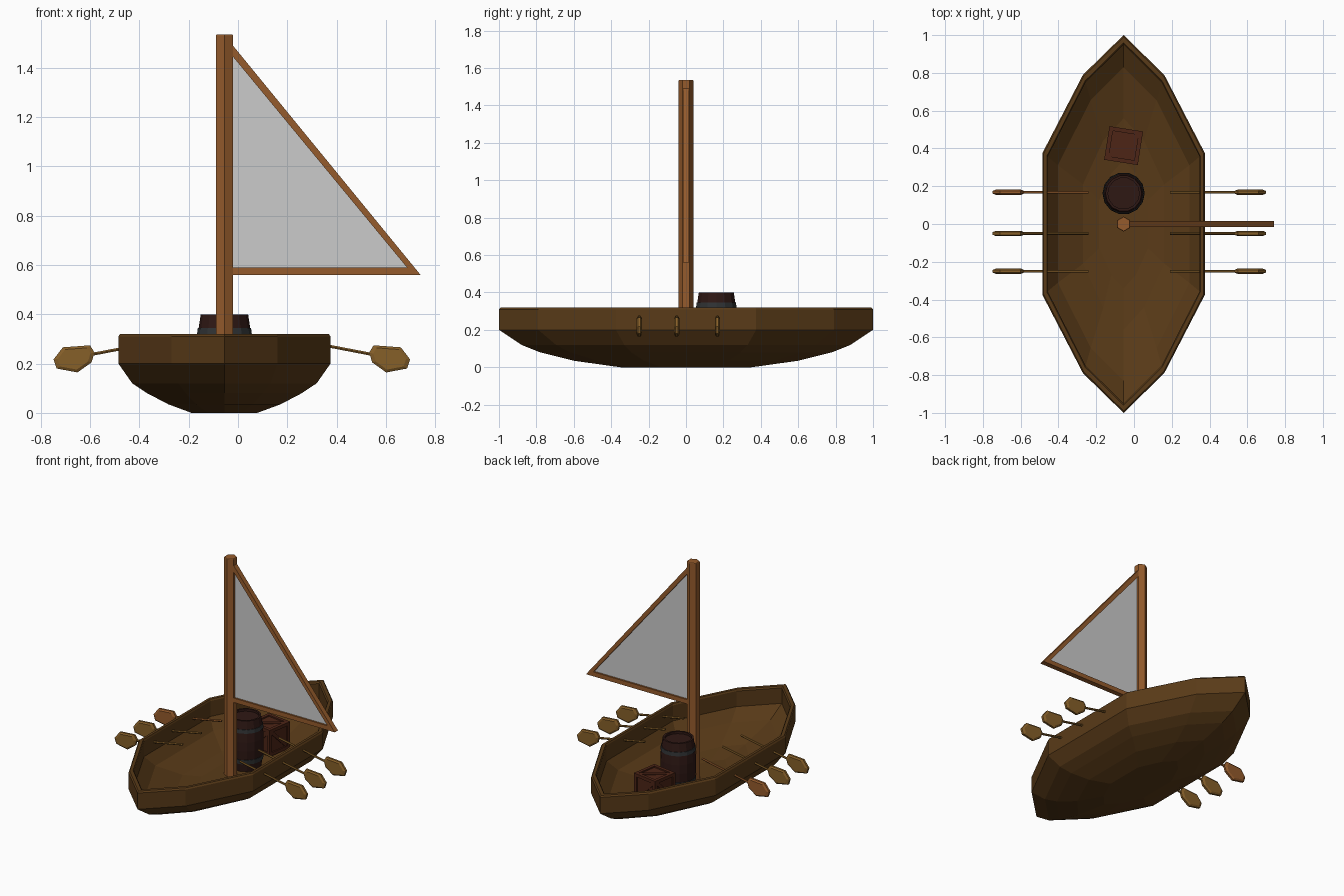
import bpy, bmesh
from math import sin, cos, pi, radians
from mathutils import Vector, Matrix

if "Cube" in bpy.data.objects:
    bpy.data.objects.remove(bpy.data.objects["Cube"])

CX = -0.055  # hull and mast centre line


def material(name, rgb):
    m = bpy.data.materials.new(name)
    m.diffuse_color = (*rgb, 1)
    m.use_nodes = True
    m.node_tree.nodes["Principled BSDF"].inputs["Base Color"].default_value = m.diffuse_color
    return m


HULL = material("hull_wood", (0.10, 0.043, 0.009))
MAST = material("mast_wood", (0.30, 0.105, 0.025))
OAR = material("oar_wood", (0.24, 0.115, 0.022))
BARREL = material("barrel_wood", (0.028, 0.009, 0.007))
BAND = material("band_iron", (0.03, 0.033, 0.035))
CRATE = material("crate_wood", (0.075, 0.018, 0.008))


def finish(bm, name, mat=None):
    bmesh.ops.recalc_face_normals(bm, faces=bm.faces)
    me = bpy.data.meshes.new(name)
    bm.to_mesh(me)
    bm.free()
    ob = bpy.data.objects.new(name, me)
    bpy.context.collection.objects.link(ob)
    if mat:
        me.materials.append(mat)
    return ob


def loft(name, rings, mat, caps=True):
    """Skin a list of equal-length vertex rings."""
    bm = bmesh.new()
    vs = [[bm.verts.new(p) for p in r] for r in rings]
    n = len(rings[0])
    pairs = list(zip(vs, vs[1:])) + ([] if caps else [(vs[-1], vs[0])])
    for a, b in pairs:
        for i in range(n):
            j = (i + 1) % n
            bm.faces.new((a[i], a[j], b[j], b[i]))
    if caps:
        bm.faces.new(vs[0][::-1])
        bm.faces.new(vs[-1])
    return finish(bm, name, mat)


def circle(x, y, z, r, n, phase=0.0):
    return [(x + r * cos(phase + 2 * pi * i / n), y + r * sin(phase + 2 * pi * i / n), z)
            for i in range(n)]


def slab(name, pts, half, mat):
    """Extrude an xz outline through y."""
    return loft(name, [[(x, y, z) for x, z in pts] for y in (-half, half)], mat)


# Hull: ten-sided outline scaled along the outer and inner profile
quarter = [(0, 1), (0.215, 0.79), (0.43, 0.375)]
right = quarter + [(x, -y) for x, y in quarter[::-1]]
outline = right + [(-x, y) for x, y in right[-2:0:-1]]
profile = [(0.31, 0.35, 0), (0.53, 0.6, 0.035), (0.73, 0.78, 0.08), (0.87, 0.88, 0.12),
           (1, 1, 0.2), (1, 1, 0.31), (0.985, 0.99, 0.32), (0.945, 0.96, 0.32),
           (0.935, 0.95, 0.31), (0.935, 0.95, 0.205), (0.81, 0.83, 0.14),
           (0.5, 0.56, 0.075), (0.3, 0.34, 0.055)]
loft("hull", [[(CX + x * sx, y * sy, z) for x, y in outline] for sx, sy, z in profile], HULL)

# Mast: hexagonal post
loft("mast", [circle(CX, 0, z, r, 6, pi / 2)
              for z, r in ((0.05, 0.04), (1.53, 0.04), (1.535, 0.037))], MAST)

# Sail with its boom and sloping spar
slab("boom", [(-0.025, 0.56), (0.74, 0.56), (0.685, 0.59), (-0.025, 0.59)], 0.017, MAST)
slab("spar", [(-0.025, 1.495), (-0.025, 1.45), (0.685, 0.59), (0.74, 0.56)], 0.017, MAST)
slab("sail", [(-0.025, 1.46), (-0.025, 0.585), (0.69, 0.585)], 0.005, None)

# Oars: three each side, mirrored across x = -0.025
blade = [(0.698, 0.217), (0.686, 0.18), (0.601, 0.164), (0.544, 0.205),
         (0.532, 0.245), (0.55, 0.274), (0.66, 0.266)]
bx, bz = 0.615, 0.222


def oar(y, side):
    def mx(x):
        return x if side > 0 else -0.05 - x
    tag = "right" if side > 0 else "left"
    mat = MAST if side < 0 and y > 0 else OAR
    rings = [[(mx(bx + (x - bx) * s), y + d, bz + (z - bz) * s) for x, z in blade]
             for s, d in ((0.8, -0.014), (1, -0.007), (1, 0.007), (0.8, 0.014))]
    loft("oar_blade_" + tag, rings, mat)
    shaft = [[(mx(x), y + 0.007 * cos(i * pi / 3), z + 0.007 * sin(i * pi / 3))
              for i in range(6)] for x, z in ((0.19, 0.305), (0.56, 0.234))]
    loft("oar_shaft_" + tag, shaft, mat)


for y in (0.168, -0.05, -0.25):
    for side in (1, -1):
        oar(y, side)

# Barrel: bulging body with a recessed lid and two iron bands
BY, N = 0.162, 14
body = [(0.095, 0.055), (0.106, 0.12), (0.112, 0.2), (0.112, 0.26), (0.106, 0.335),
        (0.096, 0.40), (0.083, 0.40), (0.083, 0.385)]
loft("barrel", [circle(CX, BY, z, r, N) for r, z in body], BARREL)
for z0, z1, r0, r1 in ((0.11, 0.14, 0.108, 0.111), (0.32, 0.345, 0.111, 0.108)):
    loft("barrel_band", [circle(CX, BY, z, r, N) for r, z in
                         ((r0 - 0.015, z0), (r0, z0), (r1, z1), (r1 - 0.015, z1))], BAND, False)

# Crate: core box, twelve edge beams and a diagonal brace on each face
bm = bmesh.new()


def box(size, mat):
    bmesh.ops.create_cube(bm, size=1, matrix=mat @ Matrix.Diagonal((*size, 1)))


S, T = 0.18, 0.022
box((S - 0.018,) * 3, Matrix())
e = (S - T) / 2
for axis in range(3):
    for a in (-e, e):
        for b in (-e, e):
            size, pos = [T] * 3, [0, 0, 0]
            size[axis] = S
            pos[(axis + 1) % 3], pos[(axis + 2) % 3] = a, b
            box(size, Matrix.Translation(pos))
for ax, ang in (("X", 0), ("X", 90), ("X", 180), ("X", 270), ("Y", 90), ("Y", -90)):
    box((0.205, T, 0.01), Matrix.Rotation(radians(ang), 4, ax)
        @ Matrix.Translation((0, 0, S / 2 - 0.008)) @ Matrix.Rotation(pi / 4, 4, "Z"))
crate = finish(bm, "crate", CRATE)
crate.location = (CX, 0.415, 0.165)
crate.rotation_euler.z = radians(-9)
